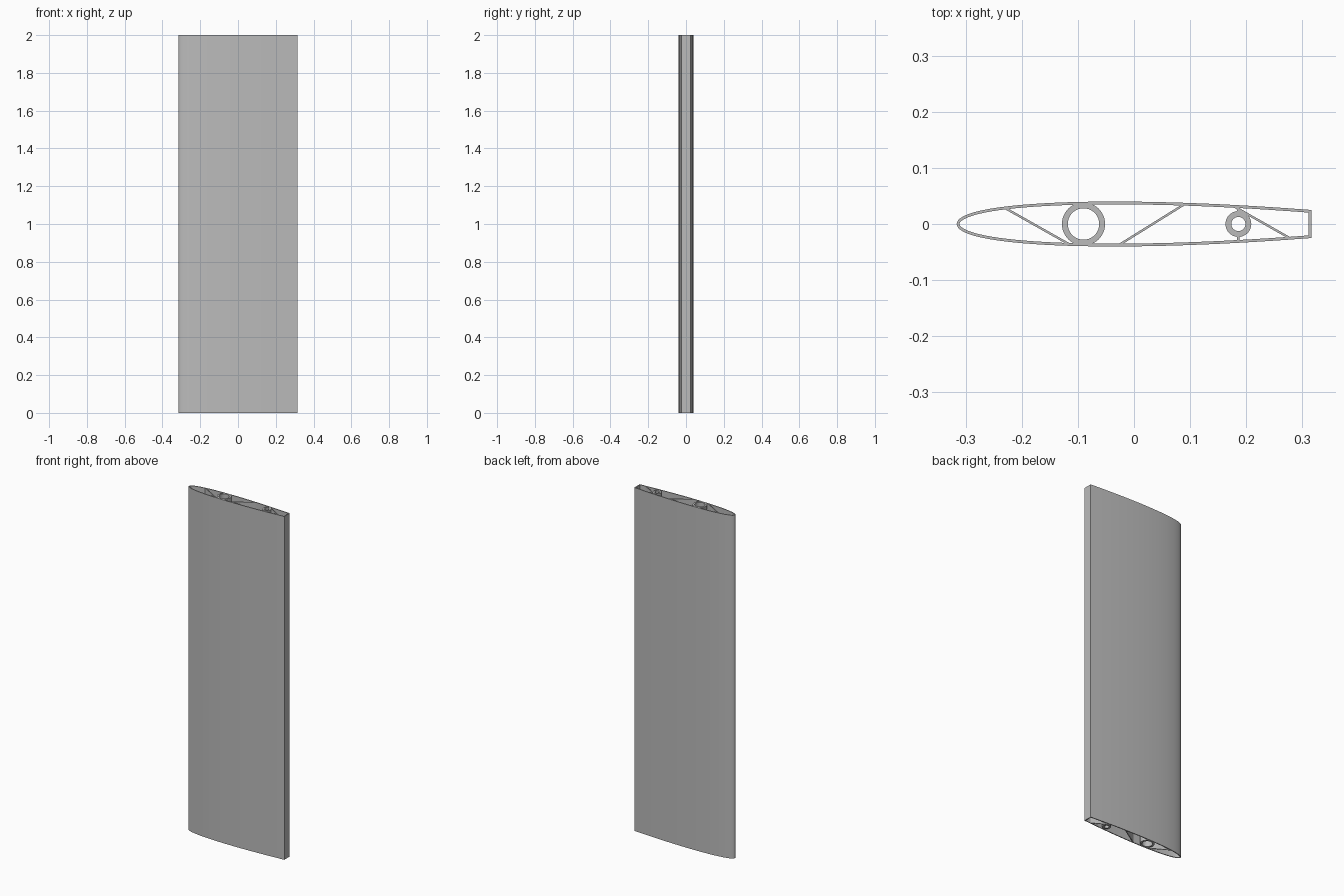
import bpy, bmesh, math
from mathutils import Vector

HEIGHT, HALF_CHORD, WALL = 2.0, 0.316, 0.005

cube = bpy.data.objects.get("Cube")
if cube:
    bpy.data.objects.remove(cube, do_unlink=True)

grey = bpy.data.materials.new("plain grey")
grey.use_nodes = True
grey.diffuse_color = (0.5, 0.5, 0.5, 1)
grey.node_tree.nodes["Principled BSDF"].inputs["Base Color"].default_value = (0.5, 0.5, 0.5, 1)


def half_thickness(x):
    u = (x + HALF_CHORD) / (2 * HALF_CHORD)
    return 0.1089 * math.sqrt(max(u, 0)) - 0.0647 * u - 0.0192 * u * u


def extrude(name, outer, inner=None):
    """Extrude a closed section, hollow if an inner loop is given, to full height."""
    bm = bmesh.new()
    loops = [[[bm.verts.new((p[0], p[1], z)) for p in loop] for z in (0, HEIGHT)]
             for loop in (outer, inner) if loop]
    n = len(outer)
    for low, high in loops:
        for i in range(n):
            j = (i + 1) % n
            bm.faces.new((low[i], low[j], high[j], high[i]))
    for level in (0, 1):
        if inner:
            a, b = loops[0][level], loops[1][level]
            for i in range(n):
                j = (i + 1) % n
                bm.faces.new((a[i], a[j], b[j], b[i]))
        else:
            bm.faces.new(loops[0][level])
    bmesh.ops.recalc_face_normals(bm, faces=bm.faces)
    mesh = bpy.data.meshes.new(name)
    bm.to_mesh(mesh)
    bm.free()
    mesh.materials.append(grey)
    obj = bpy.data.objects.new(name, mesh)
    bpy.context.collection.objects.link(obj)
    bpy.ops.object.select_all(action='DESELECT')
    obj.select_set(True)
    bpy.context.view_layer.objects.active = obj
    bpy.ops.object.shade_smooth_by_angle(angle=math.radians(30))
    return obj


def inset(loop, d):
    """Offset a counter-clockwise loop inwards with mitred corners."""
    result = []
    for i, p in enumerate(loop):
        before = (p - loop[i - 1]).normalized()
        after = (loop[(i + 1) % len(loop)] - p).normalized()
        n1, n2 = Vector((-before.y, before.x)), Vector((-after.y, after.x))
        result.append(p + (n1 + n2) * d / (1 + n1.dot(n2)))
    return result


def circle(cx, r, n=48):
    return [(cx + r * math.cos(math.tau * i / n), r * math.sin(math.tau * i / n))
            for i in range(n)]


def web(name, x_top, x_bottom, width):
    """Thin full-height wall whose ends are buried in the skin."""
    top = half_thickness(x_top) - WALL / 2
    bottom = WALL / 2 - half_thickness(x_bottom)
    w = width / 2 * math.hypot(x_top - x_bottom, top - bottom) / (top - bottom)
    extrude(name, [(x_bottom - w, bottom), (x_bottom + w, bottom),
                   (x_top + w, top), (x_top - w, top)])


# Hollow skin with rounded leading edge and blunt trailing edge
steps = 32
stations = [2 * HALF_CHORD * (i / steps) ** 2 - HALF_CHORD for i in range(steps + 1)]
lower = [Vector((x, -half_thickness(x))) for x in stations]
upper = [Vector((x, half_thickness(x))) for x in reversed(stations[1:])]
outline = lower + upper
extrude("skin", outline, inset(outline, WALL))

# Spar tubes
extrude("main_spar_tube", circle(-0.09, 0.0385), circle(-0.09, 0.028))
extrude("rear_spar_tube", circle(0.186, 0.023), circle(0.186, 0.0125))

# Diagonal webs
web("front_web", -0.23, -0.115, 0.004)
web("middle_web", 0.09, -0.027, 0.004)
web("rear_web", 0.178, 0.278, 0.004)

# Short ribs joining the rear tube to the skin
for side, name in ((1, "rear_tube_upper_rib"), (-1, "rear_tube_lower_rib")):
    ends = (side * 0.021, side * (half_thickness(0.186) - WALL / 2))
    extrude(name, [(0.184, ends[0]), (0.188, ends[0]), (0.188, ends[1]), (0.184, ends[1])])
